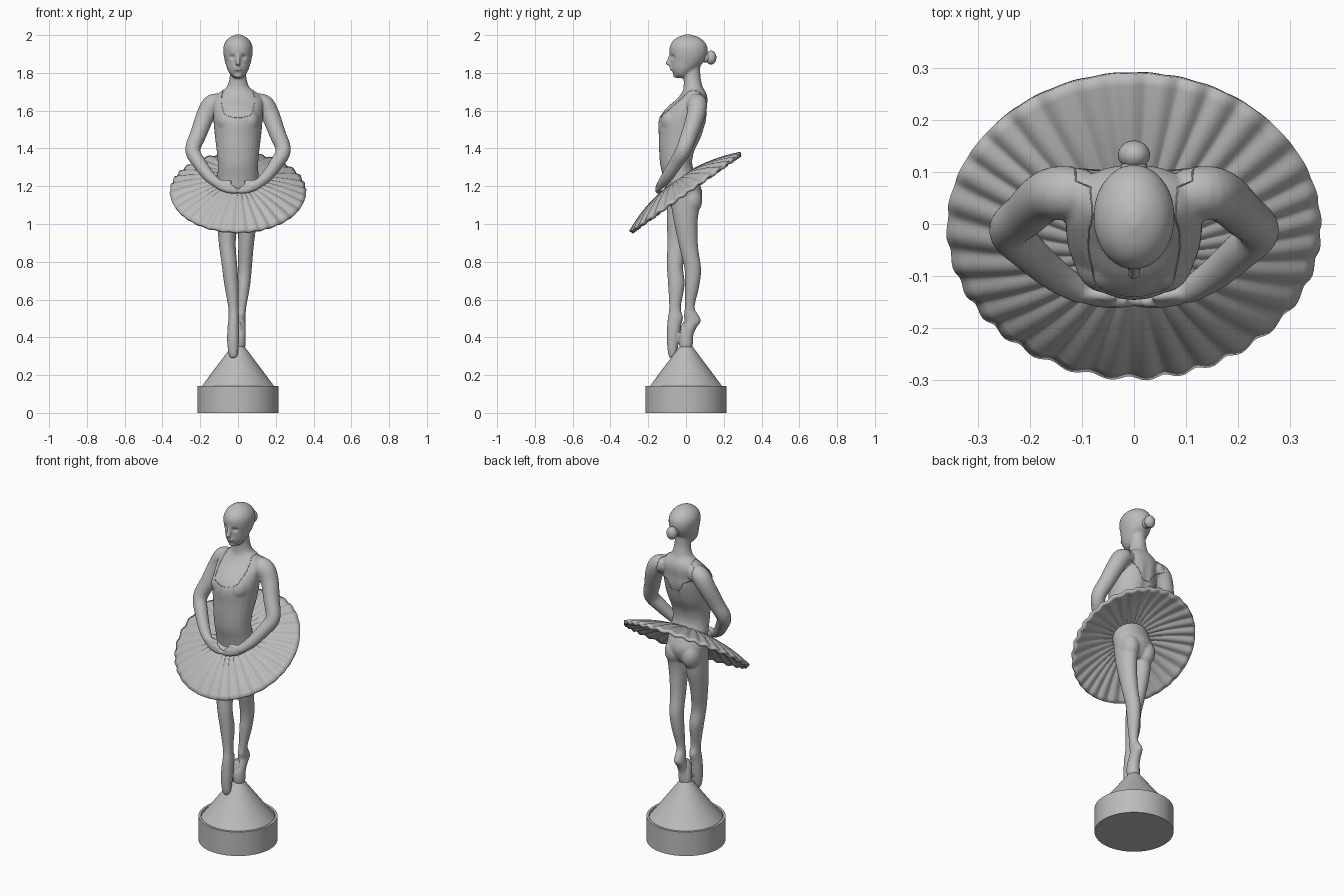
import bpy, bmesh, math
from mathutils import Vector, Matrix
from mathutils.bvhtree import BVHTree

if "Cube" in bpy.data.objects:
    bpy.data.objects.remove(bpy.data.objects["Cube"])

stone = bpy.data.materials.new("plain grey")
stone.use_nodes = True
GREY = (0.5, 0.5, 0.5, 1)
stone.diffuse_color = GREY
stone.node_tree.nodes["Principled BSDF"].inputs["Base Color"].default_value = GREY


def finish(name, bm, angle=60):
    mesh = bpy.data.meshes.new(name)
    bmesh.ops.recalc_face_normals(bm, faces=bm.faces)
    bm.to_mesh(mesh)
    bm.free()
    mesh.materials.append(stone)
    ob = bpy.data.objects.new(name, mesh)
    bpy.context.collection.objects.link(ob)
    bpy.ops.object.select_all(action='DESELECT')
    ob.select_set(True)
    bpy.context.view_layer.objects.active = ob
    bpy.ops.object.shade_smooth_by_angle(angle=math.radians(angle))
    return ob


def spline(rows, steps=5):
    """Catmull-Rom through rows of equal length."""
    rows = [Vector(r) for r in rows]
    p = [rows[0]] + rows + [rows[-1]]
    out = []
    for a, b, c, d in zip(p, p[1:], p[2:], p[3:]):
        for i in range(steps):
            t = i / steps
            out.append(b + (c - a) * (t / 2) + (a * 2 - b * 5 + c * 4 - d) * (t * t / 2)
                       + (b * 3 - a - c * 3 + d) * (t ** 3 / 2))
    return out + [rows[-1]]


def skin_rings(bm, rings):
    for a, b in zip(rings, rings[1:]):
        for k in range(len(a)):
            n = (k + 1) % len(a)
            bm.faces.new((a[k], a[n], b[n], b[k]))


def loft(bm, rows, follow=False, sides=28):
    """Rows are x, y, z, half width, half depth; rings lie flat or follow the path."""
    rows = spline(rows)
    rings = []
    for i, row in enumerate(rows):
        c = Vector(row[:3])
        u, v = Vector((1, 0, 0)), Vector((0, 1, 0))
        if follow:
            t = Vector(rows[min(i + 1, len(rows) - 1)][:3]) - Vector(rows[max(i - 1, 0)][:3])
            u = t.cross(v).normalized()
            v = t.cross(u).normalized()
        ring = []
        for k in range(sides):
            a = math.tau * k / sides
            ring.append(bm.verts.new(c + u * row[3] * math.cos(a) + v * row[4] * math.sin(a)))
        rings.append(ring)
    skin_rings(bm, rings)
    bm.faces.new(rings[0])
    bm.faces.new(rings[-1])


def ball(bm, centre, size):
    m = Matrix.Translation(centre) @ Matrix.Diagonal((*size, 1))
    bmesh.ops.create_uvsphere(bm, u_segments=24, v_segments=16, radius=1, matrix=m)


# Dancer: torso and neck
bm = bmesh.new()
torso = [(1.075, -.01, .07, .055), (1.11, -.008, .1, .08), (1.17, -.01, .113, .096),
         (1.24, -.03, .11, .089), (1.31, -.05, .107, .086), (1.38, -.048, .112, .094),
         (1.46, -.03, .122, .114), (1.55, -.017, .13, .127), (1.61, .003, .132, .11),
         (1.66, .032, .13, .083), (1.695, .042, .1, .064), (1.725, .038, .06, .051),
         (1.78, .032, .044, .045), (1.84, .03, .043, .046)]
loft(bm, [(0, y, z, w, d) for z, y, w, d in torso])

# Head with nose, lips and chin
head = [(1.772, -.02, .018, .026), (1.79, -.02, .04, .044), (1.82, -.01, .057, .067),
        (1.86, .008, .069, .088), (1.9, .013, .077, .1), (1.94, .013, .077, .099),
        (1.97, .012, .063, .081), (1.99, .011, .041, .053), (2.003, .01, .012, .016)]
loft(bm, [(0, y, z, w, d) for z, y, w, d in head])
loft(bm, [(0, -.078, 1.9, .009, .01), (0, -.09, 1.865, .011, .012), (0, -.094, 1.848, .014, .014),
          (0, -.08, 1.838, .01, .01)])
ball(bm, (0, -.077, 1.822), (.021, .013, .01))
ball(bm, (0, -.055, 1.787), (.022, .014, .014))

# Arms, hands, forefingers and thumbs, mirrored
arm = [(.09, .058, 1.645, .046), (.138, .06, 1.632, .052), (.172, .052, 1.575, .049),
       (.208, .02, 1.48, .044), (.24, -.014, 1.39, .04), (.203, -.055, 1.32, .036),
       (.15, -.1, 1.25, .031), (.1, -.132, 1.208, .024)]
hand = [(.115, -.124, 1.217, .024, .021), (.085, -.138, 1.203, .028, .018),
        (.045, -.147, 1.182, .02, .016), (.003, -.147, 1.172, .012, .013)]
finger = [(.07, -.142, 1.205, .012, .012), (.04, -.15, 1.2, .011, .011), (.015, -.15, 1.188, .01, .01)]
thumb = [(.085, -.134, 1.218, .014, .013), (.06, -.138, 1.225, .011, .011), (.035, -.14, 1.218, .01, .01)]
for s in (1, -1):
    loft(bm, [(s * x, y, z, r, r) for x, y, z, r in arm], follow=True)
    for part in (hand, finger, thumb):
        loft(bm, [(s * x, *rest) for x, *rest in part], follow=True)
    ball(bm, (s * .054, .024, 1.125), (.055, .062, .075))  # seat
    ball(bm, (s * .055, -.065, 1.545), (.06, .068, .068))  # chest

# Legs with pointed feet, right one crossed in front
right_leg = [(-.055, -.02, 1.14, .055, .08), (-.056, -.028, 1.02, .054, .073),
             (-.057, -.043, .9, .045, .056), (-.045, -.058, .78, .041, .043),
             (-.035, -.051, .68, .038, .044), (-.025, -.058, .56, .027, .031),
             (-.022, -.056, .505, .028, .04), (-.024, -.063, .46, .031, .037),
             (-.026, -.069, .38, .032, .032), (-.025, -.072, .31, .024, .022),
             (-.025, -.072, .29, .013, .012)]
left_leg = [(.055, 0, 1.14, .055, .085), (.05, -.002, 1.02, .05, .064),
            (.042, .014, .88, .041, .05), (.036, .036, .76, .037, .044),
            (.029, .031, .66, .033, .037), (.02, .02, .56, .024, .026),
            (.016, .028, .515, .025, .04), (.014, .036, .485, .027, .043),
            (.011, .018, .45, .03, .037), (.008, .002, .41, .033, .037),
            (.006, 0, .36, .034, .036), (.006, 0, .31, .02, .02)]
loft(bm, right_leg)
loft(bm, left_leg)

# Fuse the figure into one smooth skin
dancer = finish("dancer", bm, 180)
remesh = dancer.modifiers.new("fuse", 'REMESH')
remesh.mode = 'VOXEL'
remesh.voxel_size = .0055
relax = dancer.modifiers.new("relax", 'SMOOTH')
relax.iterations = 7
for name in ("fuse", "relax"):
    bpy.ops.object.modifier_apply(modifier=name)

# Press in eye sockets, mouth line and spine hollow
for v in dancer.data.vertices:
    x, y, z = v.co
    if y < -.03 and z > 1.8:
        v.co.y += .012 * math.exp(-((abs(x) - .03) / .015) ** 2 - ((z - 1.885) / .012) ** 2)
        v.co.y += .006 * math.exp(-(x / .018) ** 2 - ((z - 1.822) / .004) ** 2)
    if y > .01 and 1.28 < z < 1.68:
        v.co.y -= .008 * math.exp(-(x / .025) ** 2) * math.sin((z - 1.28) / .4 * math.pi)
bpy.ops.object.shade_smooth()

# Bodice edge: one fine loop over straps, front neckline and low back, laid on the skin
skin = BVHTree.FromObject(dancer, bpy.context.evaluated_depsgraph_get())
half = [(0, -.2, 1.585), (.06, -.2, 1.605), (.105, -.12, 1.64), (.11, 0, 1.75),
        (.11, .12, 1.72), (.1, .2, 1.6), (.05, .2, 1.525), (0, .2, 1.5)]
loop = half + [(-x, y, z) for x, y, z in half[-2::-1]]
points = [skin.find_nearest(p)[0] for p in spline(loop, 8)]
curve = bpy.data.curves.new("bodice_edge", 'CURVE')
curve.dimensions = '3D'
curve.bevel_depth = .0016
line = curve.splines.new('POLY')
line.points.add(len(points) - 1)
for p, co in zip(line.points, points):
    p.co = (*co, 1)
curve.materials.append(stone)
bpy.context.collection.objects.link(bpy.data.objects.new("bodice_edge", curve))

# Hair bun
bm = bmesh.new()
ball(bm, (0, .133, 1.881), (.031, .028, .037))
ball(bm, (0, .106, 1.882), (.026, .03, .028))
finish("hair_bun", bm, 180)

# Pleated tutu: tilted shallow dome with waves that grow towards the rim
bm = bmesh.new()
PLEATS, RIM = 32, .357
around, rings = PLEATS * 8, []
for i in range(15):
    f = i / 14
    ring = []
    for k in range(around):
        a = math.tau * k / around
        wave = math.sin(PLEATS * a + .8 * math.sin(5 * a))
        r = .06 + (RIM - .06) * f + .002 * f * wave
        h = .082 * (1 - (r / RIM) ** 2) + .0055 * f ** .7 * wave
        ring.append(bm.verts.new((r * math.cos(a), r * math.sin(a), h)))
    rings.append(ring)
skin_rings(bm, rings)
bm.transform(Matrix.Translation((0, 0, 1.163)) @ Matrix.Rotation(math.radians(35.4), 4, 'X'))
tutu = finish("tutu", bm)
thick = tutu.modifiers.new("thickness", 'SOLIDIFY')
thick.thickness = .016
thick.offset = 0

# Stand: rimmed drum, cone and short post in one turned profile
bm = bmesh.new()
profile = [(0, 0), (.214, 0), (.214, .143), (.2, .143), (.2, .132), (.194, .138),
           (.032, .355), (.03, .45), (.015, .48), (0, .485)]
verts = [bm.verts.new((r, 0, z)) for r, z in profile]
edges = [bm.edges.new(pair) for pair in zip(verts, verts[1:])]
bmesh.ops.spin(bm, geom=verts + edges, cent=(0, 0, 0), axis=(0, 0, 1),
               angle=math.tau, steps=64, use_duplicate=False)
bmesh.ops.remove_doubles(bm, verts=bm.verts, dist=.0001)
finish("stand", bm, 30)
